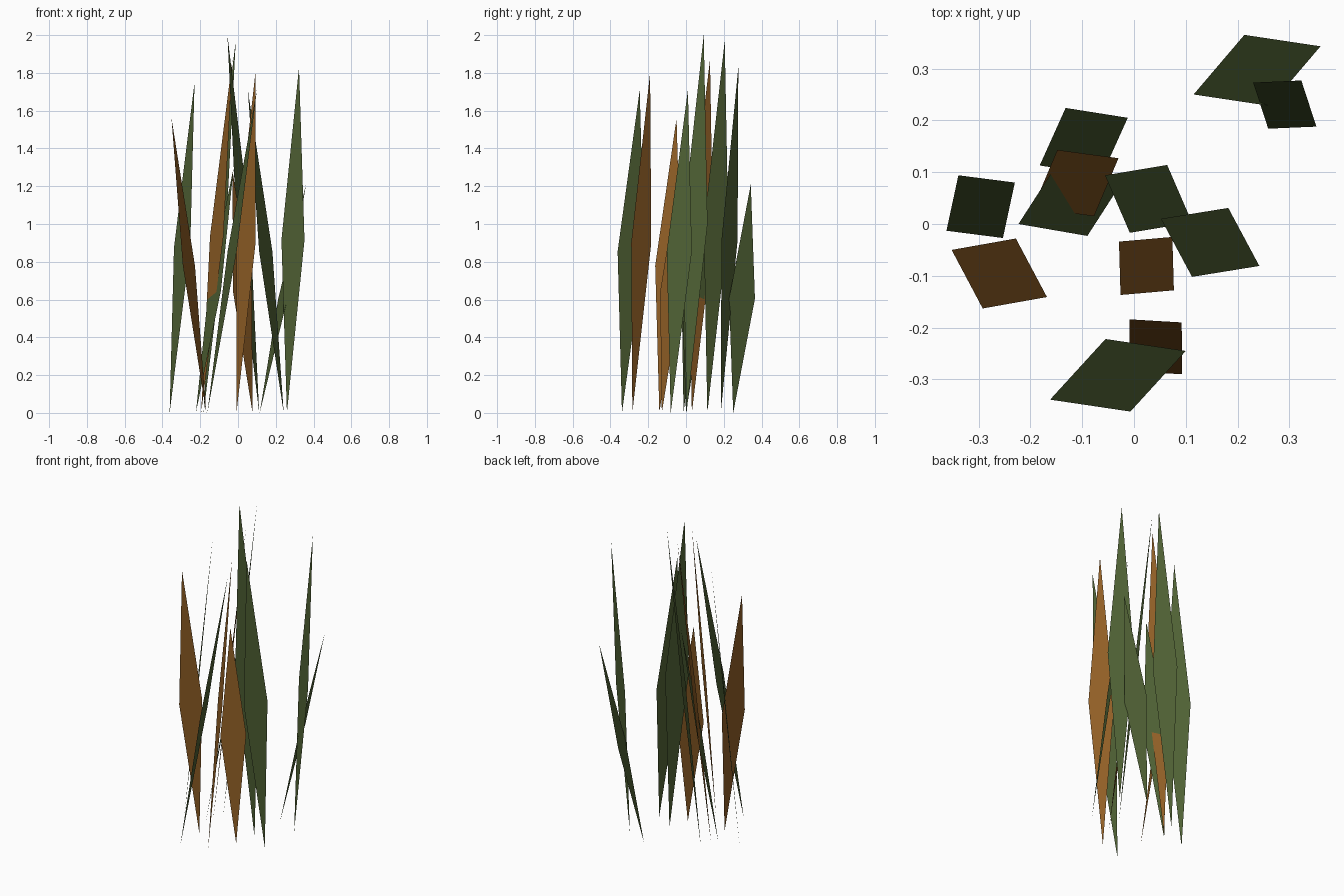
import bpy
from mathutils import Vector


def material(name, color):
    m = bpy.data.materials.new(name)
    m.diffuse_color = (*color, 1)
    return m


GREEN = material("leaf green", (0.078, 0.118, 0.034))
BROWN = material("dry brown", (0.28, 0.113, 0.019))


# A flat diamond blade: foot, one side corner, tip, and the mirrored corner
def blade(name, mat, foot, tip, side):
    a, c = Vector((*foot, 0)), Vector(tip)
    b = Vector((*side, tip[2] / 2))
    mesh = bpy.data.meshes.new(name)
    mesh.from_pydata([a, b, c, a + c - b], [], [(0, 1, 2, 3)])
    mesh.materials.append(mat)
    bpy.context.collection.objects.link(bpy.data.objects.new(name, mesh))


# Green blades: foot (x, y), tip (x, y, z), side corner (x, y)
green = [
    ((0.115, 0.25), (0.36, 0.343, 1.21), (0.213, 0.365)),
    ((0.259, 0.184), (0.323, 0.277, 1.83), (0.352, 0.188)),
    ((-0.182, 0.113), (-0.012, 0.205, 1.97), (-0.132, 0.224)),
    ((-0.223, 0.0), (-0.023, 0.081, 1.30), (-0.09, -0.023)),
    ((-0.362, -0.013), (-0.23, 0.08, 1.75), (-0.253, -0.027)),
    ((0.112, 0.003), (-0.056, 0.094, 2.0), (0.064, 0.114)),
    ((0.242, -0.081), (0.052, 0.01, 1.71), (0.182, 0.031)),
    ((-0.162, -0.339), (0.1, -0.245, 1.71), (-0.055, -0.222)),
]

# Brown blades
brown = [
    ((-0.195, 0.031), (-0.03, 0.127, 1.87), (-0.077, 0.015)),
    ((-0.168, -0.141), (-0.352, -0.05, 1.56), (-0.292, -0.163)),
    ((0.077, -0.128), (-0.029, -0.034, 1.28), (0.074, -0.025)),
    ((-0.008, -0.284), (0.092, -0.19, 1.80), (0.093, -0.29)),
]

for i, args in enumerate(green):
    blade(f"green_blade_{i + 1}", GREEN, *args)
for i, args in enumerate(brown):
    blade(f"brown_blade_{i + 1}", BROWN, *args)
